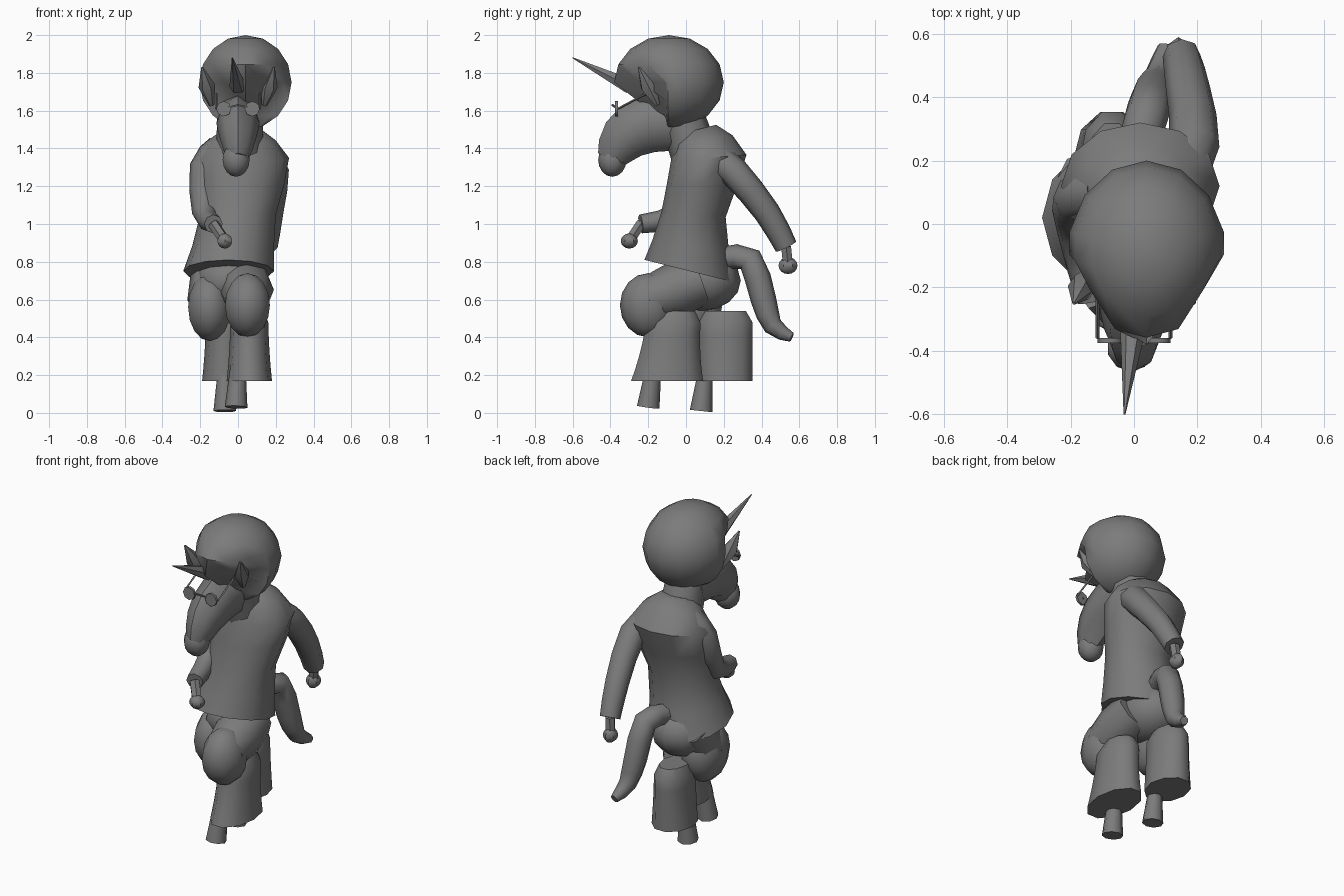
import bpy, bmesh, math
from mathutils import Vector

cube = bpy.data.objects.get("Cube")
if cube:
    bpy.data.objects.remove(cube, do_unlink=True)

# Dark grey for every part
grey = (.2, .2, .2, 1)
material = bpy.data.materials.new("dark_grey")
material.use_nodes = True
material.diffuse_color = grey
material.node_tree.nodes["Principled BSDF"].inputs["Base Color"].default_value = grey


def finish(name, bm):
    """Turn a bmesh into a smooth object that keeps its sharp edges."""
    bmesh.ops.recalc_face_normals(bm, faces=bm.faces)
    mesh = bpy.data.meshes.new(name)
    bm.to_mesh(mesh)
    bm.free()
    mesh.materials.append(material)
    part = bpy.data.objects.new(name, mesh)
    bpy.context.collection.objects.link(part)
    bpy.ops.object.select_all(action='DESELECT')
    part.select_set(True)
    bpy.context.view_layer.objects.active = part
    bpy.ops.object.shade_smooth_by_angle(angle=math.radians(50))


def rounded(path):
    """Insert a curved midpoint between each pair of neighbours."""
    points = [Vector(p) for p in path]
    padded = [points[0]] + points + [points[-1]]
    result = []
    for before, start, end, after in zip(padded, points, points[1:], padded[3:]):
        result += [start, (start + end) / 2 + (start + end - before - after) / 16]
    return result + [points[-1]]


def ellipse(centre, across, along, sides):
    turns = [math.tau * i / sides for i in range(sides)]
    return [centre + across * math.cos(a) + along * math.sin(a) for a in turns]


def loft(name, rings):
    """Bridge rings of points and close both ends."""
    bm = bmesh.new()
    loops = [[bm.verts.new(point) for point in ring] for ring in rings]
    for low, high in zip(loops, loops[1:]):
        for i in range(len(low)):
            bm.faces.new((low[i - 1], low[i], high[i], high[i - 1]))
    bm.faces.new(loops[0])
    bm.faces.new(loops[-1])
    finish(name, bm)


def tube(name, path, start, end, bulge=0, stretch=1, sides=8):
    """Tapered limb along a rounded path, fuller in the middle by bulge."""
    points = rounded(path)
    last = len(points) - 1
    rings = []
    for i, point in enumerate(points):
        t = i / last
        radius = start + (end - start) * t + bulge * math.sin(math.pi * t)
        direction = (points[min(i + 1, last)] - points[max(i - 1, 0)]).normalized()
        across = Vector((1, 0, 0))
        across = (across - direction * across.dot(direction)).normalized()
        along = direction.cross(across) * stretch
        rings.append(ellipse(point, across * radius, along * radius, sides))
    loft(name, rings)


def ball(name, centre, size, sculpt=None, segments=10):
    """Faceted ellipsoid, optionally reshaped by a rule in unit space."""
    bm = bmesh.new()
    bmesh.ops.create_uvsphere(bm, u_segments=segments, v_segments=8, radius=1)
    for vert in bm.verts:
        if sculpt:
            sculpt(vert.co)
        vert.co = [c + s * v for c, s, v in zip(centre, size, vert.co)]
    finish(name, bm)


def flare(name, x, y, drift, spread):
    """Bell-bottomed trouser leg with a rounded top, widening to its hem."""
    steps = 6
    rings = []
    for i in range(steps + 1):
        t = i / steps
        centre = Vector((x, y + drift * t, .54 - .37 * t))
        snug = .75 if i == 0 else 1
        width = (.1 + .02 * t * t) * snug
        depth = (.15 + spread * t * t) * snug
        rings.append(ellipse(centre, Vector((width, 0, 0)), Vector((0, depth, 0)), 10))
    loft(name, rings)


# Jacket: height, centre x, centre y, half width, half depth
jacket = rounded([(.75, -.05, .02, .24, .24), (1.05, 0, .04, .2, .17),
                  (1.35, .02, .12, .25, .2), (1.5, .02, .06, .1, .1)])
rings = []
for i, (z, x, y, width, depth) in enumerate(jacket):
    tilt = (i / (len(jacket) - 1) - .5) / 2
    rings.append(ellipse(Vector((x, y, z)), Vector((width, 0, 0)),
                         Vector((0, depth, depth * tilt)), 12))
loft("jacket", rings)

# Neck and head with a rounded muzzle
tube("neck", [(.01, .07, 1.3), (.01, -.02, 1.56)], start=.13, end=.12)
tube("head", [(0, 0, 1.54), (0, -.2, 1.53), (0, -.33, 1.45), (0, -.4, 1.34)],
     start=.11, end=.055, bulge=.025, stretch=1.35)
ball("muzzle", (-.01, -.39, 1.34), (.075, .075, .09))


# Rounded hair, cut back below a pointed fringe to open the face
def open_face(co):
    if co.y < 0:
        drop = min(0, co.z + .1 - abs(co.x))
        co.y *= max(.1, 1 + 1.3 * drop)


ball("hair", (.04, -.09, 1.75), (.25, .29, .25), open_face, segments=14)

# Horn
tube("horn", [(0, -.3, 1.73), (-.03, -.6, 1.88)], start=.045, end=.003, sides=6)

# Ears and spectacles, mirrored
for word, side in (("left", 1), ("right", -1)):
    tube(word + "_ear", [(side * .14, -.15, 1.63), (side * .19, -.25, 1.83)],
         start=.015, end=.005, bulge=.035, sides=6)
    lens = Vector((side * .075, -.36, 1.61))
    hinge = lens + Vector((side * .04, 0, 0))
    tube(word + "_lens", [lens, lens + Vector((0, -.015, 0))], start=.04, end=.04)
    tube(word + "_temple", [hinge, hinge + Vector((0, .15, .08))],
         start=.006, end=.006, sides=4)
    tube(word + "_bridge", [lens, (0, -.39, 1.63)], start=.006, end=.006, sides=4)

# Left arm reaching back
wrist = (.15, .53, .88)
tube("left_sleeve", [(.12, .12, 1.37), (.19, .25, 1.28), (.17, .43, 1.06), wrist],
     start=.09, end=.06)
tube("left_wrist", [wrist, (.14, .54, .78)], start=.03, end=.03, sides=6)
ball("left_fist", (.14, .54, .78), (.04, .05, .045), segments=6)

# Right arm bent forward
wrist = (-.13, -.24, 1)
tube("right_sleeve", [(-.1, .1, 1.38), (-.18, .08, 1.3), (-.18, -.02, 1.06), wrist],
     start=.09, end=.05)
tube("right_wrist", [wrist, (-.07, -.3, .91)], start=.03, end=.03, sides=6)
ball("right_fist", (-.07, -.3, .91), (.045, .045, .04), segments=6)

# Trousers, left leg forward and right leg trailing
ball("trouser_seat", (-.05, .08, .7), (.18, .21, .16))
tube("left_thigh", [(.04, .08, .7), (.05, -.2, .6)], start=.13, end=.12, bulge=.02)
ball("left_knee", (.05, -.2, .57), (.125, .15, .17))
tube("right_thigh", [(-.12, .12, .74), (-.15, .02, .58)], start=.13, end=.12)
ball("right_knee", (-.15, .02, .56), (.12, .17, .18))
flare("left_flare", x=.06, y=-.06, drift=-.04, spread=.05)
flare("right_flare", x=-.07, y=.21, drift=0, spread=0)

# Hooves
tube("left_hoof", [(0, -.17, .25), (-.01, -.2, .03)], start=.04, end=.06)
tube("right_hoof", [(-.07, .1, .2), (-.07, .08, .01)], start=.04, end=.06)

# Tail
tube("tail", [(0, .2, .82), (.04, .34, .81), (.06, .41, .6), (.08, .46, .46),
              (.1, .56, .4)], start=.06, end=.025, bulge=.025)
